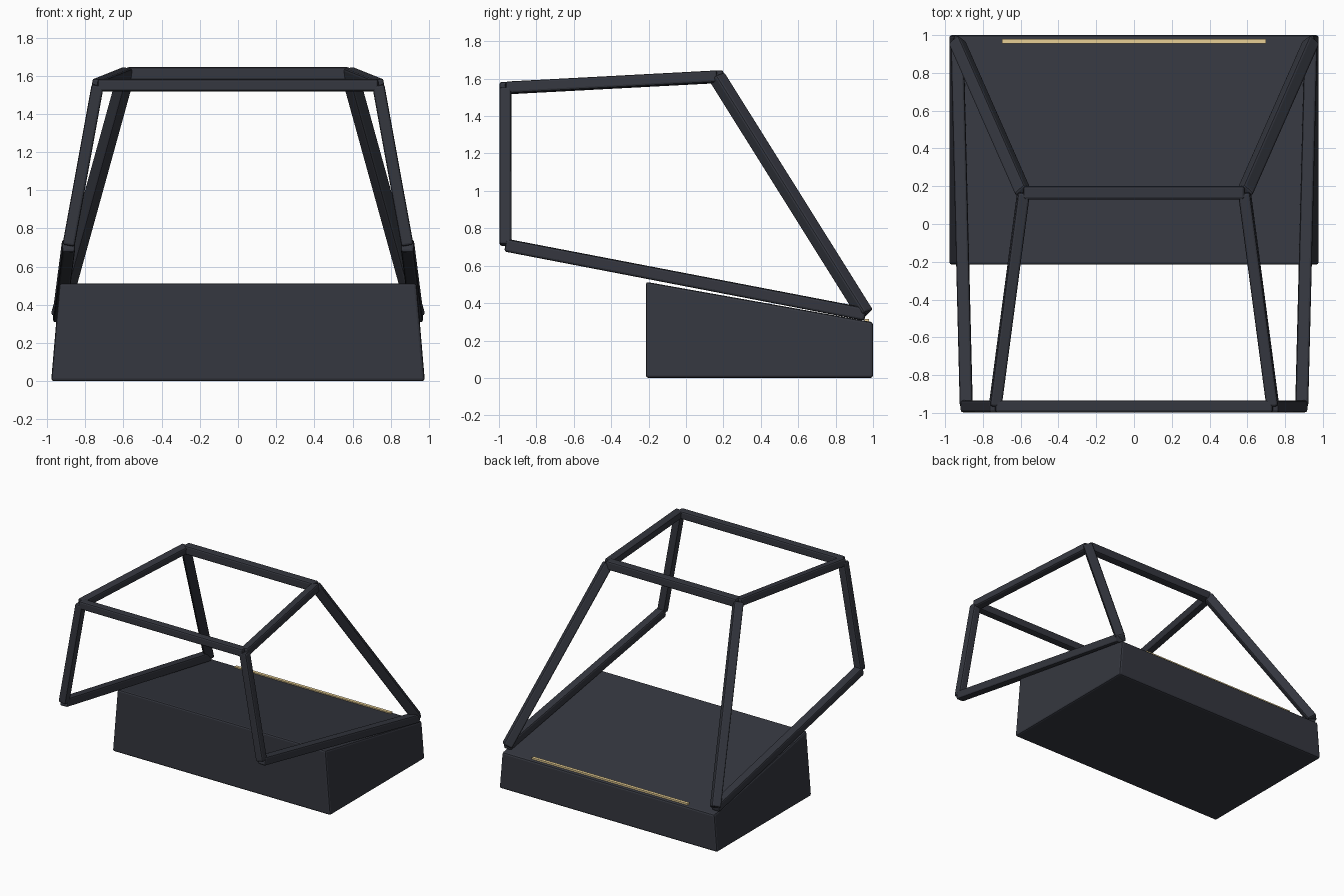
import bpy, bmesh
from mathutils import Vector, Matrix

if "Cube" in bpy.data.objects:
    bpy.data.objects.remove(bpy.data.objects["Cube"])


def material(name, rgb):
    m = bpy.data.materials.new(name)
    m.diffuse_color = (*rgb, 1)
    m.use_nodes = True
    m.node_tree.nodes["Principled BSDF"].inputs["Base Color"].default_value = m.diffuse_color
    return m


dark = material("dark_paint", (0.035, 0.038, 0.05))
glow = material("warm_light", (0.8, 0.62, 0.3))


def finish(name, bm, mat, bevel=0.0):
    bmesh.ops.recalc_face_normals(bm, faces=bm.faces)
    me = bpy.data.meshes.new(name)
    bm.to_mesh(me)
    bm.free()
    me.materials.append(mat)
    ob = bpy.data.objects.new(name, me)
    bpy.context.collection.objects.link(ob)
    if bevel:
        mod = ob.modifiers.new("edge_bevel", "BEVEL")
        mod.width = bevel
        mod.segments = 2
    return ob


def bar(name, a, b, size):
    """Square bar with softened edges running from a to b."""
    a, b = Vector(a), Vector(b)
    d = b - a
    rot = Vector((0, 0, 1)).rotation_difference(d).to_matrix().to_4x4()
    bm = bmesh.new()
    bmesh.ops.create_cube(bm, size=1)
    bmesh.ops.transform(bm, verts=bm.verts, matrix=Matrix.Translation((a + b) / 2)
                        @ rot @ Matrix.Diagonal((size, size, d.length, 1)))
    return finish(name, bm, dark, 0.012)


# Lower body: side profile, narrowing towards the top
bm = bmesh.new()
profile = [(-0.215, 0), (1.0, 0), (1.0, 0.298), (-0.215, 0.514)]
rings = [[bm.verts.new((s * (0.979 - 0.085 * z), y, z)) for y, z in profile]
         for s in (-1, 1)]
for r in rings:
    bm.faces.new(r)
for i in range(4):
    j = (i + 1) % 4
    bm.faces.new((rings[0][i], rings[0][j], rings[1][j], rings[1][i]))
finish("lower_body", bm, dark, 0.014)

# Frame on both sides
for side, s in (("left", -1), ("right", 1)):
    front_low = (s * 0.888, -0.965, 0.71)
    front_top = (s * 0.735, -0.966, 1.55)
    rear_top = (s * 0.585, 0.165, 1.61)
    rear_low = (s * 0.936, 0.96, 0.34)
    bar(side + "_sill", front_low, rear_low, 0.068)
    bar(side + "_front_post", front_low, front_top, 0.064)
    bar(side + "_roof_rail", front_top, rear_top, 0.064)
    bar(side + "_rear_pillar", rear_top, rear_low, 0.072)

# Cross bars
bar("front_cross_bar", (-0.735, -0.966, 1.55), (0.735, -0.966, 1.55), 0.064)
bar("rear_cross_bar", (-0.585, 0.165, 1.61), (0.585, 0.165, 1.61), 0.07)

# Light strip along the rear edge
bm = bmesh.new()
bmesh.ops.create_cube(bm, size=1)
bmesh.ops.transform(bm, verts=bm.verts, matrix=Matrix.Translation((0, 0.967, 0.305))
                    @ Matrix.Diagonal((1.4, 0.025, 0.02, 1)))
finish("light_strip", bm, glow)
